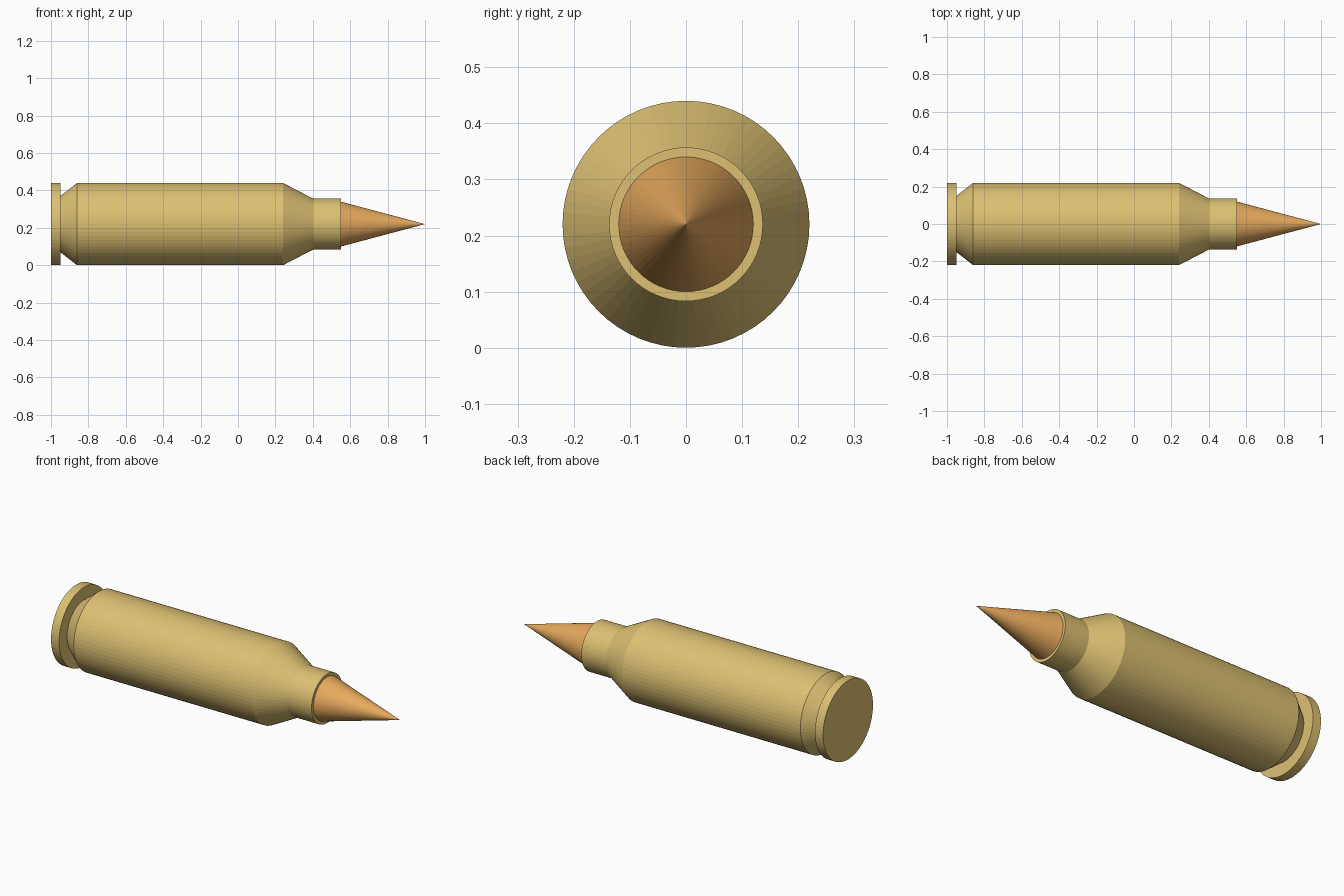
import bpy, bmesh, math

if "Cube" in bpy.data.objects:
    bpy.data.objects.remove(bpy.data.objects["Cube"])

SEGMENTS = 64
AXIS_Z = 0.22


def material(name, color):
    mat = bpy.data.materials.new(name)
    mat.diffuse_color = color
    mat.use_nodes = True
    mat.node_tree.nodes["Principled BSDF"].inputs["Base Color"].default_value = mat.diffuse_color
    return mat


def lathe(name, profile, mat):
    """Revolve (x, radius) points around the lengthwise axis."""
    bm = bmesh.new()
    rings = []
    for x, r in profile:
        if r == 0:
            rings.append([bm.verts.new((x, 0, AXIS_Z))] * SEGMENTS)
        else:
            angles = [2 * math.pi * i / SEGMENTS for i in range(SEGMENTS)]
            rings.append([bm.verts.new((x, r * math.cos(a), AXIS_Z + r * math.sin(a)))
                          for a in angles])
    for a, b in zip(rings, rings[1:]):
        for i in range(SEGMENTS):
            j = (i + 1) % SEGMENTS
            bm.faces.new(dict.fromkeys((a[i], a[j], b[j], b[i])))
    # flat end caps
    for ring in (rings[0], rings[-1]):
        if ring[0] is not ring[1]:
            bm.faces.new(ring)
    bmesh.ops.recalc_face_normals(bm, faces=bm.faces[:])
    mesh = bpy.data.meshes.new(name)
    bm.to_mesh(mesh)
    bm.free()
    mesh.materials.append(mat)
    obj = bpy.data.objects.new(name, mesh)
    bpy.context.collection.objects.link(obj)
    return obj


brass = material("brass", (0.72, 0.53, 0.17, 1))
copper = material("copper", (0.80, 0.40, 0.11, 1))

# Case: rim, extractor groove, body, shoulder and neck
lathe("case", [(-1, 0.22), (-0.95, 0.22), (-0.95, 0.15), (-0.86, 0.22),
               (0.24, 0.22), (0.40, 0.137), (0.55, 0.137)], brass)

# Pointed tip seated in the neck
lathe("tip", [(0.55, 0.12), (1, 0)], copper)
